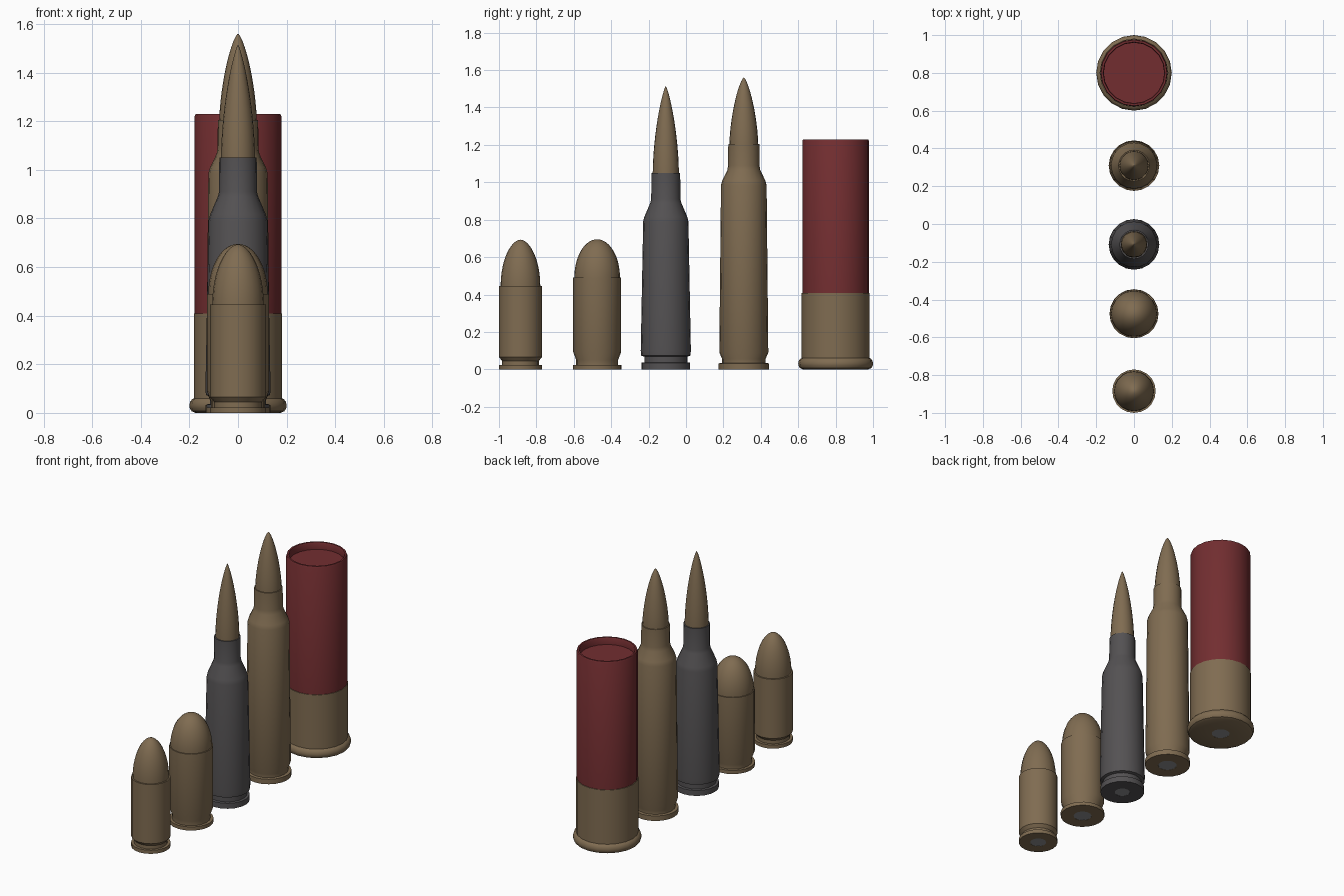
import bpy, bmesh, math

if "Cube" in bpy.data.objects:
    bpy.data.objects.remove(bpy.data.objects["Cube"])

SIDES = 20


def material(name, rgb):
    m = bpy.data.materials.new(name)
    m.diffuse_color = (*rgb, 1)
    m.use_nodes = True
    m.node_tree.nodes["Principled BSDF"].inputs["Base Color"].default_value = m.diffuse_color
    return m


BRASS = material("brass", (0.215, 0.150, 0.083))
STEEL = material("dark_steel", (0.088, 0.083, 0.086))
RED = material("red_plastic", (0.170, 0.027, 0.030))
GREY = material("primer_grey", (0.27, 0.27, 0.28))


def lathe(name, profile, y, mat):
    """Revolve (radius, height) points, listed bottom to top, round a vertical axis."""
    bm = bmesh.new()
    rings = []
    for r, z in profile:
        if r < 1e-5:
            rings.append([bm.verts.new((0, 0, z))] * SIDES)
        else:
            rings.append([bm.verts.new((r * math.cos(2 * math.pi * k / SIDES),
                                        r * math.sin(2 * math.pi * k / SIDES), z))
                          for k in range(SIDES)])
    for a, b in zip(rings, rings[1:]):
        for k in range(SIDES):
            n = (k + 1) % SIDES
            quad = list(dict.fromkeys((a[k], a[n], b[n], b[k])))
            if len(quad) > 2:
                bm.faces.new(quad)
    me = bpy.data.meshes.new(name)
    bm.to_mesh(me)
    bm.free()
    me.materials.append(mat)
    ob = bpy.data.objects.new(name, me)
    ob.location.y = y
    bpy.context.collection.objects.link(ob)
    bpy.ops.object.select_all(action='DESELECT')
    ob.select_set(True)
    bpy.context.view_layer.objects.active = ob
    bpy.ops.object.shade_smooth_by_angle(angle=math.radians(30))
    return ob


def primer(name, r, y):
    lathe(name, [(0, 0.001), (r, 0.001), (r, 0.03), (0, 0.03)], y, GREY)


def ogive(r, z0, z1, p, q, steps=14):
    """Curved bullet nose; steps crowd towards the tip."""
    pts = [(r, z0 - 0.03)]
    for i in range(steps + 1):
        t = math.sin(math.pi / 2 * i / steps)
        pts.append((r * max(0, 1 - t ** p) ** q, z0 + (z1 - z0) * t))
    pts[-1] = (0, z1)
    return pts


def cartridge(name, y, mat, primer_r, case, bullet_r, tip, p, q):
    mouth = case[-1][1]
    lip = [(bullet_r, mouth), (bullet_r, mouth - 0.02)]
    lathe(name + "_case", [(primer_r, 0.03), (primer_r, 0)] + case + lip, y, mat)
    lathe(name + "_bullet", ogive(bullet_r, mouth, tip, p, q), y, BRASS)
    primer(name + "_primer", primer_r, y)


# Two pistol rounds
cartridge("small_pistol_round", -0.885, BRASS, 0.047,
          [(0.115, 0), (0.115, 0.023), (0.098, 0.023), (0.098, 0.045),
           (0.115, 0.065), (0.115, 0.445)], 0.106, 0.693, 2, 0.55)
cartridge("large_pistol_round", -0.475, BRASS, 0.053,
          [(0.130, 0), (0.130, 0.023), (0.112, 0.023), (0.112, 0.05),
           (0.128, 0.092), (0.128, 0.49)], 0.122, 0.695, 2, 0.5)

# Two bottlenecked rifle rounds
cartridge("steel_rifle_round", -0.108, STEEL, 0.045,
          [(0.130, 0), (0.130, 0.035), (0.115, 0.037), (0.115, 0.068),
           (0.132, 0.073), (0.134, 0.1), (0.121, 0.79), (0.115, 0.815),
           (0.083, 0.89), (0.078, 0.91), (0.077, 1.05)], 0.070, 1.515, 1.7, 0.8)
cartridge("brass_rifle_round", 0.309, BRASS, 0.055,
          [(0.134, 0), (0.134, 0.032), (0.116, 0.034), (0.116, 0.055),
           (0.131, 0.09), (0.122, 0.985), (0.115, 1.01), (0.088, 1.065),
           (0.084, 1.09), (0.083, 1.205)], 0.077, 1.56, 1.55, 0.7)

# Shotgun shell: brass head with rounded rim, red hull with recessed crimp
SY = 0.8
lathe("shell_head", [(0.053, 0.03), (0.053, 0), (0.175, 0), (0.191, 0.007),
                     (0.199, 0.02), (0.2, 0.032), (0.197, 0.046), (0.188, 0.057),
                     (0.182, 0.06), (0.182, 0.408), (0.176, 0.408)], SY, BRASS)
lathe("shell_hull", [(0.178, 0.38), (0.178, 1.222), (0.174, 1.23), (0.164, 1.23),
                     (0.160, 1.222), (0.160, 1.185), (0, 1.185)], SY, RED)
primer("shell_primer", 0.053, SY)
